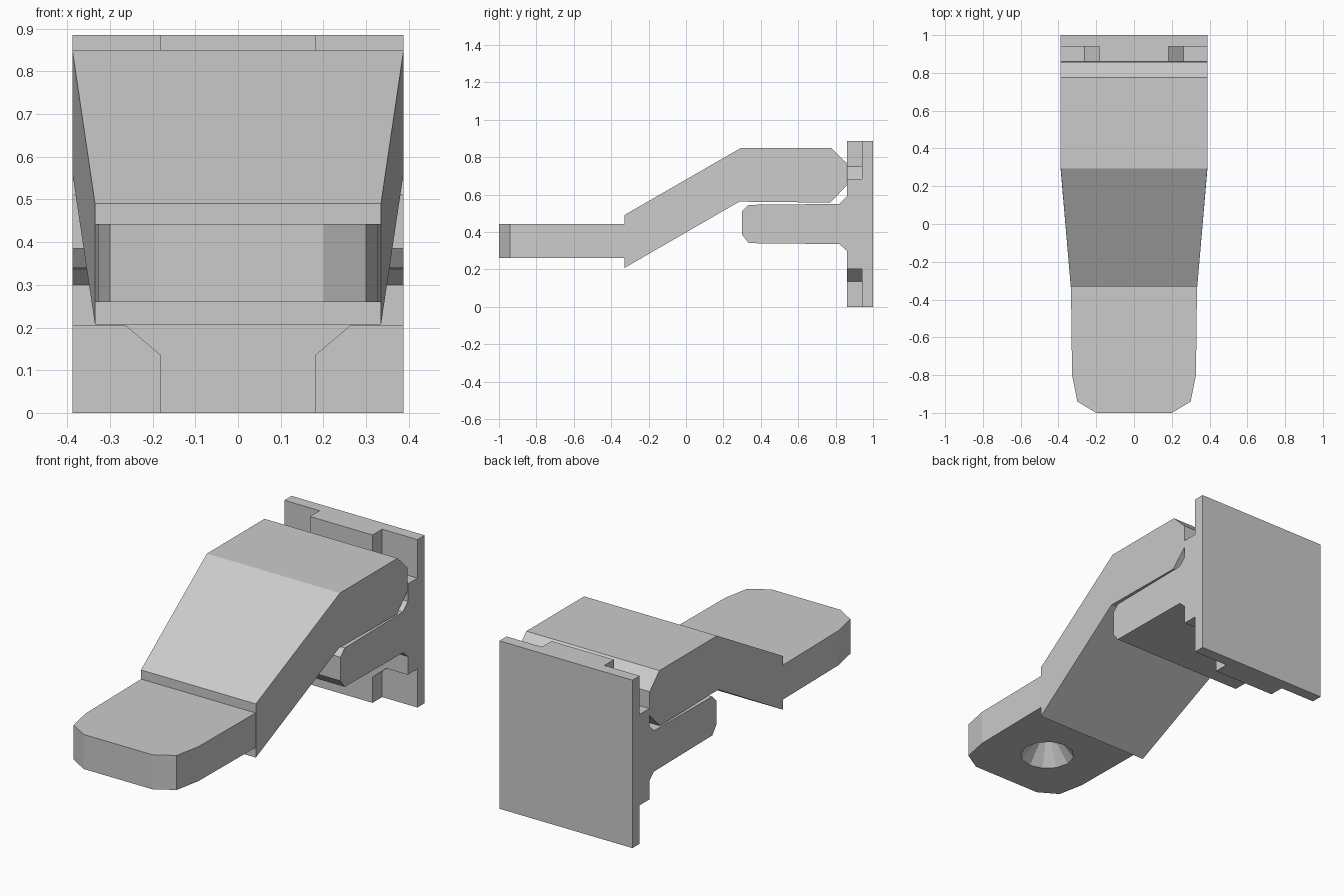
import bpy, bmesh
from mathutils import Vector

if "Cube" in bpy.data.objects:
    bpy.data.objects.remove(bpy.data.objects["Cube"])


def prism(name, outline, place, start, end):
    """Extrude a 2D outline; place(a, b, t) maps it into 3D."""
    bm = bmesh.new()
    rings = [[bm.verts.new(place(a, b, t)) for a, b in outline] for t in (start, end)]
    n = len(outline)
    bm.faces.new(rings[0])
    bm.faces.new(rings[1])
    for i in range(n):
        j = (i + 1) % n
        bm.faces.new((rings[0][i], rings[0][j], rings[1][j], rings[1][i]))
    bmesh.ops.recalc_face_normals(bm, faces=bm.faces)
    mesh = bpy.data.meshes.new(name)
    bm.to_mesh(mesh)
    bm.free()
    obj = bpy.data.objects.new(name, mesh)
    bpy.context.collection.objects.link(obj)
    return obj


def mirrored(half):
    """Close a right-hand half outline across the centre line."""
    return half + [(-a, b) for a, b in reversed(half)]


def along_x(a, b, t):
    return Vector((t, a, b))


def along_y(a, b, t):
    return Vector((a, t, b))


def along_z(a, b, t):
    return Vector((a, b, t))


W, H = 0.388, 0.885

# Thin square plate at the back
prism("back_plate", mirrored([(W, 0), (W, H)]), along_y, 0.94, 1.0)

# Raised cross on the plate, leaving four recessed corners
cross = [(0.182, 0), (0.182, 0.135), (0.262, 0.203), (W, 0.203),
         (W, 0.682), (0.262, 0.682), (0.182, 0.75), (0.182, H)]
prism("plate_cross", mirrored(cross), along_y, 0.86, 0.945)

# Lower block with a flared root and chamfered tip
block = [(0.30, 0.385), (0.335, 0.34), (0.82, 0.335), (0.865, 0.295),
         (0.865, 0.595), (0.82, 0.55), (0.335, 0.545), (0.30, 0.51)]
prism("lower_block", block, along_x, -W, W)

# Bent arm, narrowing along its slope
arm = [(-0.33, 0.49), (0.295, 0.85), (0.775, 0.85), (0.857, 0.77),
       (0.857, 0.645), (0.77, 0.557), (0.285, 0.562), (-0.33, 0.207)]


def tapered(a, b, t):
    k = min(max((0.285 - a) / 0.615, 0), 1)
    return Vector((t * (W - 0.053 * k), a, b))


prism("bent_arm", arm, tapered, -1, 1)

# Flat tongue with faceted front corners
tongue = prism("tongue",
               mirrored([(0.2, -1.0), (0.3, -0.94), (0.328, -0.80), (0.334, -0.30)]),
               along_z, 0.26, 0.442)

# Conical socket cut into the underside of the tongue
bpy.ops.mesh.primitive_cone_add(vertices=12, radius1=0.142, radius2=0.02,
                                depth=0.16, location=(0, -0.68, 0.33))
cutter = bpy.context.object
cutter.name = "socket_cutter"
cutter.hide_render = True
cutter.display_type = 'WIRE'
cut = tongue.modifiers.new("socket", 'BOOLEAN')
cut.operation = 'DIFFERENCE'
cut.solver = 'EXACT'
cut.object = cutter
